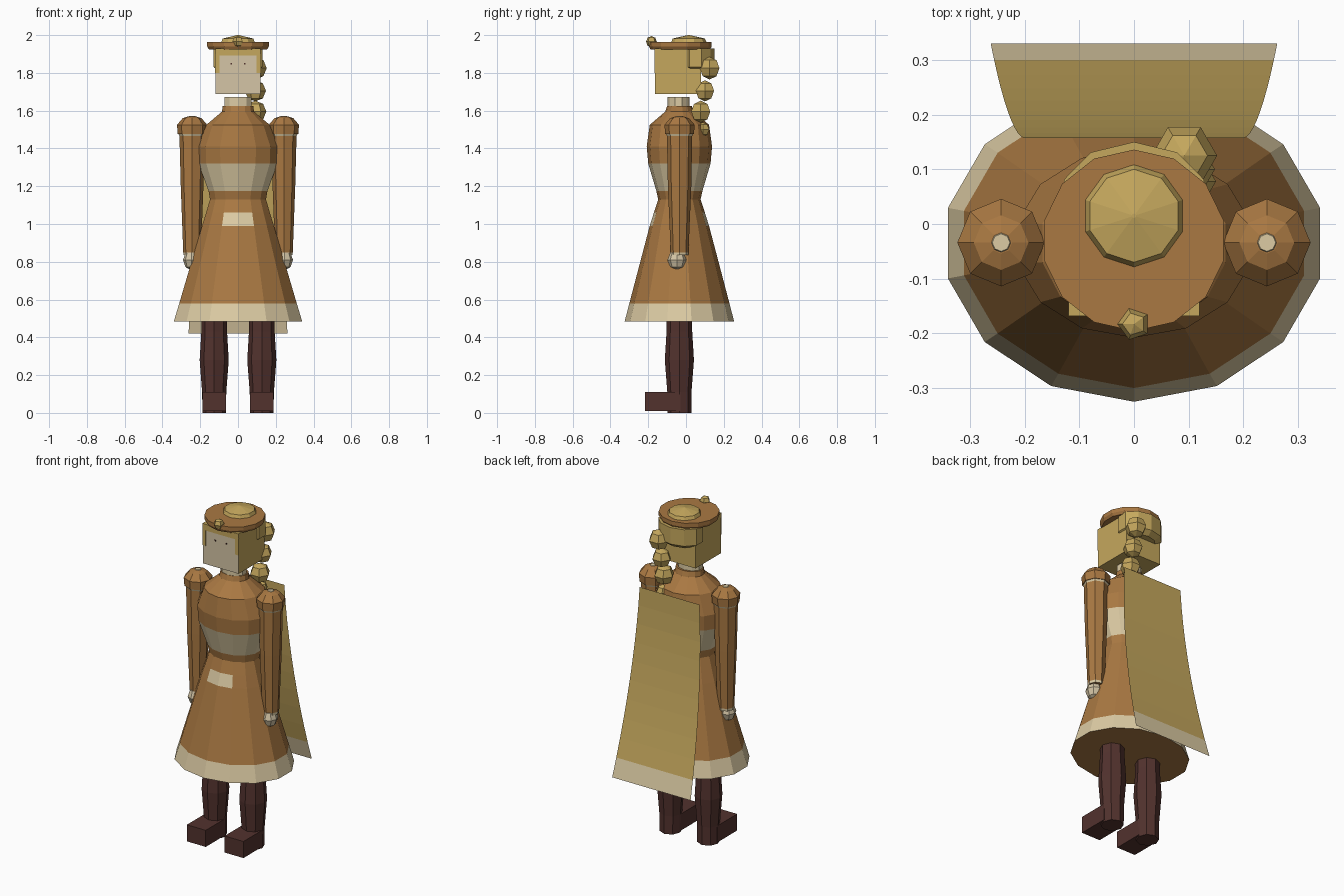
import bpy, bmesh, math
from mathutils import Matrix

cube = bpy.data.objects.get("Cube")
if cube:
    bpy.data.objects.remove(cube)


def make_material(name, colour):
    m = bpy.data.materials.new(name)
    m.use_nodes = True
    m.diffuse_color = (*colour, 1)
    m.node_tree.nodes["Principled BSDF"].inputs["Base Color"].default_value = (*colour, 1)
    return m


COAT = make_material("coat_brown", (0.40, 0.19, 0.055))
CREAM = make_material("cream_trim", (0.72, 0.60, 0.37))
GOLD = make_material("gold", (0.56, 0.39, 0.11))
BOOT = make_material("boot_brown", (0.085, 0.032, 0.027))
SKIN = make_material("pale_skin", (0.66, 0.56, 0.38))


def finish(name, bm, mats):
    mesh = bpy.data.meshes.new(name)
    bmesh.ops.recalc_face_normals(bm, faces=bm.faces)
    bm.to_mesh(mesh)
    bm.free()
    for m in mats:
        mesh.materials.append(m)
    obj = bpy.data.objects.new(name, mesh)
    bpy.context.collection.objects.link(obj)
    return obj


def lathe(name, profile, sides, centre, mats, bands=(), rule=None):
    """Stack of elliptical rings (z, rx, ry); listed bands take the second material."""
    bm = bmesh.new()
    rings = []
    for z, rx, ry in profile:
        ring = []
        for i in range(sides):
            a = math.tau * i / sides - math.pi / 2
            ring.append(bm.verts.new((centre[0] + rx * math.cos(a), centre[1] + ry * math.sin(a), z)))
        rings.append(ring)
    for k in range(len(rings) - 1):
        for i in range(sides):
            j = (i + 1) % sides
            f = bm.faces.new((rings[k][i], rings[k][j], rings[k + 1][j], rings[k + 1][i]))
            f.material_index = int(k in bands or bool(rule and rule(k, i)))
    bm.faces.new(rings[0])
    bm.faces.new(rings[-1])
    return finish(name, bm, mats)


def box(name, x, y, z, mats):
    bm = bmesh.new()
    size = (x[1] - x[0], y[1] - y[0], z[1] - z[0])
    mid = (sum(x) / 2, sum(y) / 2, sum(z) / 2)
    bmesh.ops.create_cube(bm, size=1, matrix=Matrix.Translation(mid) @ Matrix.Diagonal((*size, 1)))
    return finish(name, bm, mats)


def ball(name, centre, radii, sides, mat):
    bm = bmesh.new()
    turn = Matrix.Rotation(math.pi / 2, 4, 'Z')
    bmesh.ops.create_uvsphere(bm, u_segments=sides, v_segments=4, radius=1,
                              matrix=Matrix.Translation(centre) @ Matrix.Diagonal((*radii, 1)) @ turn)
    return finish(name, bm, [mat])


BODY = (0, -0.035)

# Coat: skirt with hem and front/back belt patches
lathe("skirt", [(0.483, 0.349, 0.29), (0.58, 0.319, 0.265), (0.99, 0.195, 0.157),
                (1.06, 0.173, 0.135), (1.13, 0.152, 0.112)], 14, BODY, [COAT, CREAM],
      bands=(0,), rule=lambda k, i: k == 2 and i in (0, 13, 6, 7))

# Bodice with cream sash
lathe("bodice", [(1.13, 0.152, 0.112), (1.175, 0.16, 0.122), (1.32, 0.215, 0.165), (1.41, 0.219, 0.173),
                 (1.525, 0.172, 0.157), (1.595, 0.087, 0.075), (1.625, 0.083, 0.065)],
      14, BODY, [COAT, CREAM], bands=(1,))
lathe("neck", [(1.6, 0.076, 0.059), (1.672, 0.076, 0.059)], 10, (0, -0.04), [CREAM])

# Head: gold box of hair with a pale face on the front
head = box("head", (-0.12, 0.12), (-0.165, 0.08), (1.688, 1.93), [GOLD, SKIN])
for p in head.data.polygons:
    p.material_index = int(p.normal.y < -0.5)
box("fringe", (-0.12, 0.12), (-0.168, -0.16), (1.892, 1.93), [GOLD])
for side, s in (("left", 1), ("right", -1)):
    box(side + "_side_lock", sorted((s * 0.098, s * 0.121)), (-0.168, -0.16), (1.80, 1.9), [GOLD])
    box(side + "_eye", (s * 0.037 - 0.004, s * 0.037 + 0.004), (-0.167, -0.16), (1.844, 1.852), [BOOT])

# Hair roll and braid at the back
lathe("hair_roll", [(1.805, 0.095, 0.07), (1.83, 0.135, 0.1), (1.93, 0.135, 0.1)], 10, (0, 0.05), [GOLD])
for n, (y, z, r) in enumerate([(0.125, 1.825, 0.06), (0.1, 1.705, 0.056), (0.078, 1.595, 0.058),
                               (0.09, 1.5, 0.038)]):
    ball(f"braid_knot_{n + 1}", (0.092, y, z), (r, r, r), 6, GOLD)

# Cap with gold crown and badge
lathe("cap_brim", [(1.925, 0.158, 0.158), (1.94, 0.168, 0.166), (1.963, 0.168, 0.166)],
      14, (0, -0.03), [COAT])
lathe("cap_crown", [(1.955, 0.097, 0.097), (1.982, 0.085, 0.085), (2.0, 0.004, 0.004)],
      10, (0, 0.015), [GOLD])
ball("cap_badge", (0, -0.183, 1.965), (0.03, 0.03, 0.03), 5, GOLD)

for side, s in (("left", 1), ("right", -1)):
    # Arm: sleeve, puffed shoulder, cuff and hand
    ax = (s * 0.243, -0.034)
    lathe(side + "_sleeve", [(0.835, 0.046, 0.046), (0.85, 0.047, 0.047), (1.2, 0.06, 0.062),
                             (1.465, 0.067, 0.067), (1.482, 0.074, 0.074)], 8, ax, [COAT, CREAM], bands=(0, 3))
    lathe(side + "_shoulder", [(1.476, 0.076, 0.076), (1.525, 0.08, 0.08), (1.56, 0.05, 0.05),
                               (1.57, 0.02, 0.02)], 8, ax, [COAT])
    lathe(side + "_shoulder_button", [(1.566, 0.02, 0.02), (1.573, 0.016, 0.016)], 8, ax, [CREAM])
    ball(side + "_hand", (s * 0.247, -0.048, 0.81), (0.044, 0.05, 0.054), 8, SKIN)

    # Leg: boot shaft and toe block
    lx = (s * 0.126, -0.035)
    lathe(side + "_boot_shaft", [(0, 0.062, 0.064), (0.11, 0.064, 0.064), (0.28, 0.077, 0.077),
                                 (0.43, 0.068, 0.068), (0.5, 0.068, 0.068)], 8, lx, [BOOT])
    box(side + "_boot_toe", (lx[0] - 0.063, lx[0] + 0.063), (-0.218, -0.03), (0.01, 0.11), [BOOT])

# Cape: single flaring sheet with a pale lower hem
bm = bmesh.new()
rows = 10
previous = None
for k in range(rows + 1):
    t = k / rows
    w, y, z = 0.2 + 0.062 * t, 0.157 + 0.173 * t ** 1.8, 1.52 - 1.1 * t
    row = [bm.verts.new((x, y, z)) for x in (-w, w)]
    if previous:
        f = bm.faces.new((previous[0], previous[1], row[1], row[0]))
        f.material_index = int(k == rows)
    previous = row
finish("cape", bm, [GOLD, CREAM])
